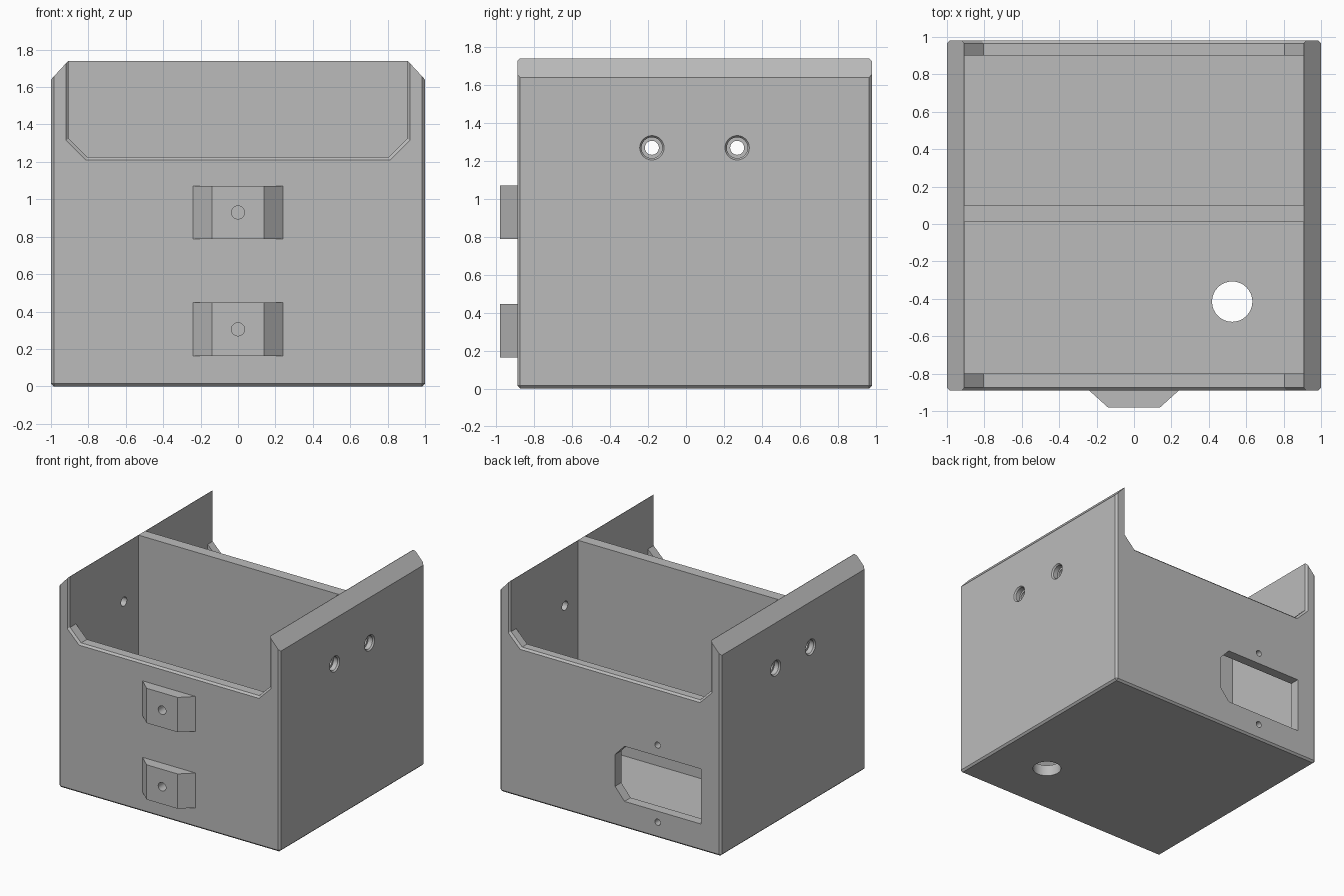
import bpy, bmesh, math

if "Cube" in bpy.data.objects:
    bpy.data.objects.remove(bpy.data.objects["Cube"], do_unlink=True)

grey = bpy.data.materials.new("plain grey")
grey.use_nodes = True
grey.diffuse_color = (0.5, 0.5, 0.5, 1)
grey.node_tree.nodes["Principled BSDF"].inputs["Base Color"].default_value = (0.5, 0.5, 0.5, 1)

FRONT, BACK, TOP, WALL = -0.89, 0.98, 1.74, 0.09
INNER = 0.905          # inside half width
EDGE = 0.015           # small edge chamfer


def loft(name, sections):
    """Closed solid through matching rings of points."""
    bm = bmesh.new()
    rings = [[bm.verts.new(p) for p in s] for s in sections]
    for a, b in zip(rings, rings[1:]):
        for i in range(len(a)):
            j = (i + 1) % len(a)
            bm.faces.new((a[i], a[j], b[j], b[i]))
    bm.faces.new(rings[0])
    bm.faces.new(rings[-1])
    bmesh.ops.recalc_face_normals(bm, faces=bm.faces)
    mesh = bpy.data.meshes.new(name)
    bm.to_mesh(mesh)
    bm.free()
    mesh.materials.append(grey)
    ob = bpy.data.objects.new(name, mesh)
    bpy.context.collection.objects.link(ob)
    return ob


def at(axis, a, b, t):
    """Point with in-plane coordinates a, b and depth t along an axis."""
    return {"x": (t, a, b), "y": (a, t, b), "z": (a, b, t)}[axis]


def prism(name, pts, axis, lo, hi):
    return loft(name, [[at(axis, a, b, t) for a, b in pts] for t in (lo, hi)])


def box(name, x0, x1, y0, y1, z0, z1):
    return prism(name, [(x0, y0), (x1, y0), (x1, y1), (x0, y1)], "z", z0, z1)


def bore(name, axis, a, b, steps, n=32):
    """Round solid with (depth, radius) steps."""
    ring = [(math.cos(2 * math.pi * i / n), math.sin(2 * math.pi * i / n)) for i in range(n)]
    return loft(name, [[at(axis, a + r * c, b + r * s, t) for c, s in ring] for t, r in steps])


def cut(ob, cutter):
    mod = ob.modifiers.new("cut", "BOOLEAN")
    mod.operation = "DIFFERENCE"
    mod.solver = "EXACT"
    mod.object = cutter
    bpy.context.view_layer.objects.active = ob
    bpy.ops.object.modifier_apply(modifier=mod.name)
    bpy.data.objects.remove(cutter, do_unlink=True)


# Outer body with sloped wall tops and chamfered edges
half = [(1, 0), (1, 1.64), (INNER + 0.003, TOP)]
body = prism("open_box", half + [(-x, z) for x, z in reversed(half)], "y", FRONT, BACK)
bm = bmesh.new()
bm.from_mesh(body.data)
edges = [e for e in bm.edges
         if all(v.co.z < 0.01 for v in e.verts)
         or all(abs(v.co.x) > 0.99 and v.co.z < 1.65 for v in e.verts)
         and abs(e.verts[0].co.z - e.verts[1].co.z) > 1]
bmesh.ops.bevel(bm, geom=edges, offset=EDGE, segments=1, affect="EDGES")
bm.to_mesh(body.data)
bm.free()

# Two chambers, leaving a full height divider
cut(body, box("front_chamber", -INNER, INNER, FRONT + WALL, 0.01, WALL, 2))
cut(body, box("back_chamber", -INNER, INNER, 0.1, BACK - 0.08, WALL, 2))


def notch_ring(y, grow):
    side, low, c = INNER + grow, 1.225 - grow, 0.1 + grow * 0.4
    right = [(side - c, low), (side, low + c), (side, 2)]
    return [(x, y, z) for x, z in right + [(-x, z) for x, z in reversed(right)]]


# Wide access notches in the front and back walls, chamfered outside
for face, s in ((FRONT, 1), (BACK, -1)):
    cut(body, loft("notch", [notch_ring(face - s * 0.01, EDGE + 0.01),
                             notch_ring(face + s * EDGE, 0),
                             notch_ring(face + s * 0.2, 0)]))

# Stepped screw holes through both side walls
for s in (-1, 1):
    for y in (-0.18, 0.27):
        cut(body, bore("side_screw", "x", y, 1.27,
                       [(s * 1.01, 0.072), (s * 0.988, 0.055), (s * 0.95, 0.055),
                        (s * 0.95, 0.037), (s * 0.8, 0.037)]))

# Cable hole in the floor
cut(body, bore("floor_hole", "z", 0.525, -0.415, [(-0.1, 0.108), (0.2, 0.108)]))

# Socket window and its two screw holes in the back wall
window = [(-0.82, 0.22), (-0.13, 0.22), (-0.045, 0.32), (-0.045, 0.58), (-0.13, 0.67), (-0.82, 0.67)]
cut(body, prism("socket_window", window, "y", 0.8, 1.1))
for z in (0.13, 0.76):
    cut(body, bore("socket_screw", "y", -0.43, z, [(0.85, 0.025), (1.1, 0.025)]))

# Tapered mounting blocks on the front, drilled through
parts = [body]
for label, z in (("lower", 0.305), ("upper", 0.93)):
    block = prism(label + "_mounting_block",
                  [(-0.24, FRONT), (-0.14, -0.98), (0.14, -0.98), (0.24, FRONT)],
                  "z", z - 0.142, z + 0.142)
    for ob in (body, block):
        cut(ob, bore("block_screw", "y", 0, z, [(-1.1, 0.035), (-0.7, 0.035)]))
    parts.append(block)

for ob in parts:
    bpy.ops.object.select_all(action="DESELECT")
    ob.select_set(True)
    bpy.context.view_layer.objects.active = ob
    bpy.ops.object.shade_smooth_by_angle(angle=math.radians(25))
